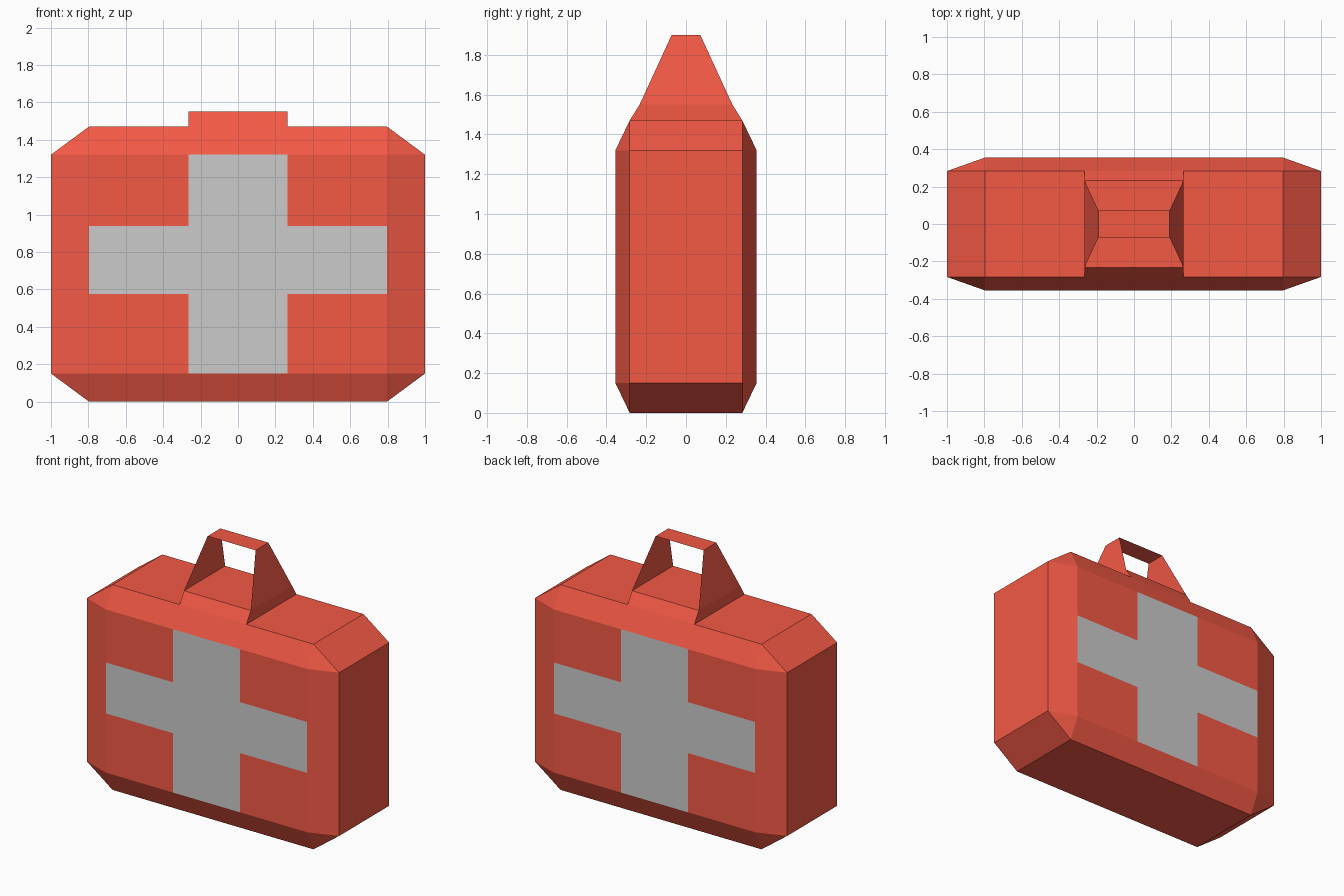
import bpy, bmesh
from mathutils import Vector

if "Cube" in bpy.data.objects:
    bpy.data.objects.remove(bpy.data.objects["Cube"])

W, D, H = 1.0, 0.355, 1.47          # half width, half depth, height of the case
IW, ID, CZ = 0.797, 0.283, 0.15     # inner (chamfered) half width, half depth, chamfer height
CX, CZ0, CZ1 = 0.265, 0.575, 0.94   # cross half width, arm bottom and top
BD, BZ, HX, HD, HZ = 0.233, 1.55, 0.19, 0.072, 1.9  # handle base and grip


def material(name, rgb):
    m = bpy.data.materials.new(name)
    m.diffuse_color = (*rgb, 1)
    m.use_nodes = True
    m.node_tree.nodes["Principled BSDF"].inputs["Base Color"].default_value = m.diffuse_color
    return m


def finish(name, bm, mats):
    me = bpy.data.meshes.new(name)
    bm.to_mesh(me)
    bm.free()
    for m in mats:
        me.materials.append(m)
    ob = bpy.data.objects.new(name, me)
    bpy.context.collection.objects.link(ob)
    return ob


red = material("red", (0.9, 0.1, 0.06))
grey = material("grey", (0.8, 0.8, 0.8))

# Case body: hull of the end, front/back and top/bottom panels, giving a chamfered box
bm = bmesh.new()
lo, mid = H / 2 - CZ, H / 2
for sx in (-1, 1):
    for sy in (-1, 1):
        for sz in (-1, 1):
            for x, y, z in ((W, ID, lo), (IW, D, lo), (IW, ID, mid)):
                bm.verts.new((sx * x, sy * y, mid + sz * z))
bmesh.ops.convex_hull(bm, input=bm.verts)
bmesh.ops.dissolve_limit(bm, angle_limit=0.01, verts=bm.verts, edges=bm.edges)
bmesh.ops.recalc_face_normals(bm, faces=bm.faces)


def split(test, co, axis):
    faces = [f for f in bm.faces if test(f)]
    geom = list({e for f in faces for e in f.edges} | {v for f in faces for v in f.verts}) + faces
    bmesh.ops.bisect_plane(bm, geom=geom, plane_co=co, plane_no=axis, dist=1e-5)


def is_panel(f):
    return abs(f.normal.y) > 0.99


def is_top(f):
    return f.normal.z > 0.99


# Cut the cross outline into front and back, and the handle base into the top
for x in (-CX, CX):
    split(lambda f: is_panel(f) or is_top(f), (x, 0, 0), (1, 0, 0))
for z in (CZ0, CZ1):
    split(is_panel, (0, 0, z), (0, 0, 1))

# Cross colour
for f in bm.faces:
    c = f.calc_center_median()
    if is_panel(f) and (abs(c.x) < CX or CZ0 < c.z < CZ1):
        f.material_index = 1

# Raised handle base
base = [f for f in bm.faces if is_top(f) and abs(f.calc_center_median().x) < 0.1]
for f in bmesh.ops.extrude_discrete_faces(bm, faces=base)["faces"]:
    for v in f.verts:
        v.co = Vector((v.co.x, BD if v.co.y > 0 else -BD, BZ))
finish("case_body", bm, [red, grey])

# Handle: thin strap going up one side, across the grip and down the other
bm = bmesh.new()
path = [(-CX, BD, BZ), (-HX, HD, HZ), (HX, HD, HZ), (CX, BD, BZ)]
rows = [(bm.verts.new((x, -y, z)), bm.verts.new((x, y, z))) for x, y, z in path]
for (a, b), (c, d) in zip(rows, rows[1:]):
    bm.faces.new((a, c, d, b))
finish("handle", bm, [red])
